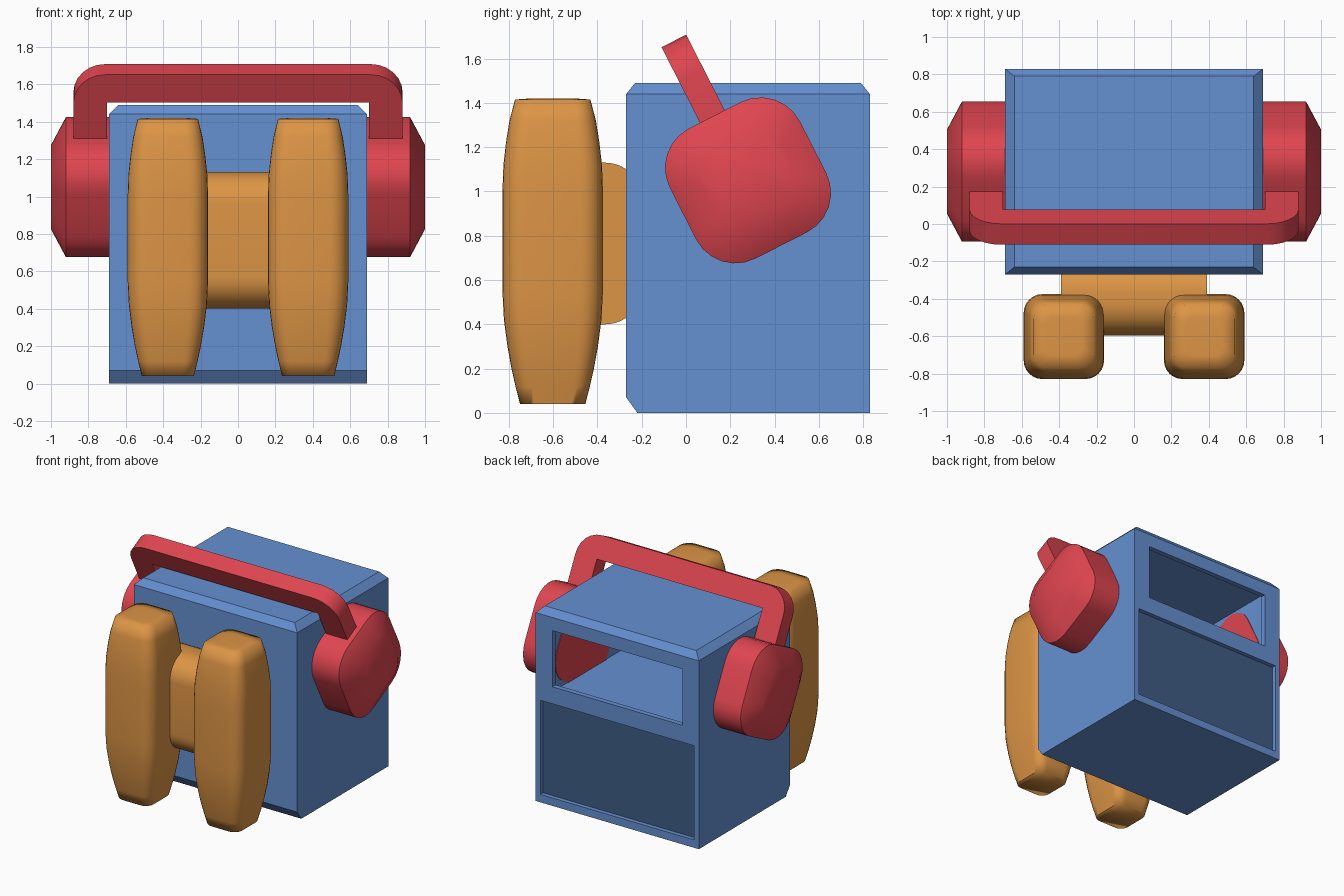
import bpy, bmesh, math
from mathutils import Matrix, Vector

old = bpy.data.objects.get("Cube")
if old:
    bpy.data.objects.remove(old, do_unlink=True)


def material(name, rgb):
    m = bpy.data.materials.new(name)
    m.use_nodes = True
    m.diffuse_color = (*rgb, 1)
    m.node_tree.nodes["Principled BSDF"].inputs["Base Color"].default_value = (*rgb, 1)
    return m


BLUE = material("blue", (0.13, 0.28, 0.64))
NAVY = material("dark blue", (0.05, 0.107, 0.24))
RED = material("red", (0.74, 0.06, 0.08))
ORANGE = material("orange", (0.72, 0.30, 0.06))


def loft(name, rings, mat, smooth=None, matrix=None):
    """Skin a stack of equal-length rings, cap both ends."""
    bm = bmesh.new()
    loops = [[bm.verts.new(p) for p in ring] for ring in rings]
    n = len(loops[0])
    for a, b in zip(loops, loops[1:]):
        for i in range(n):
            j = (i + 1) % n
            bm.faces.new((a[i], a[j], b[j], b[i]))
    bm.faces.new(loops[0])
    bm.faces.new(loops[-1])
    bmesh.ops.recalc_face_normals(bm, faces=bm.faces)
    mesh = bpy.data.meshes.new(name)
    if matrix:
        bm.transform(matrix)
    bm.to_mesh(mesh)
    bm.free()
    mesh.materials.append(mat)
    ob = bpy.data.objects.new(name, mesh)
    bpy.context.collection.objects.link(ob)
    if smooth:
        bpy.ops.object.select_all(action='DESELECT')
        ob.select_set(True)
        bpy.context.view_layer.objects.active = ob
        bpy.ops.object.shade_smooth_by_angle(angle=math.radians(smooth))
    return ob


def rounded_rect(hw, hh, r, steps=6):
    pts = []
    for k, (sx, sy) in enumerate([(1, 1), (-1, 1), (-1, -1), (1, -1)]):
        for i in range(steps + 1):
            t = math.pi / 2 * (k + i / steps)
            pts.append((sx * (hw - r) + r * math.cos(t), sy * (hh - r) + r * math.sin(t)))
    return pts


def rect(x, y0, y1, z):
    return [(-x, y0, z), (x, y0, z), (x, y1, z), (-x, y1, z)]


def box(name, x, y0, y1, z0, z1, mat):
    return loft(name, [rect(x, y0, y1, z0), rect(x, y0, y1, z1)], mat)


# Body: chamfered case with a rear window, hollow upper bay and panel recess
body = loft("body", [rect(0.69, -0.22, 0.83, 0), rect(0.69, -0.27, 0.83, 0.07),
                     rect(0.69, -0.27, 0.83, 1.44), rect(0.64, -0.23, 0.79, 1.49)], BLUE)
cutters = [box("window_cutter", 0.55, 0.5, 1, 0.91, 1.34, BLUE),
           box("bay_cutter", 0.65, -0.23, 0.79, 0.79, 1.44, BLUE),
           box("recess_cutter", 0.65, 0.79, 1, 0.06, 0.78, BLUE)]
bpy.context.view_layer.objects.active = body
for cutter in cutters:
    cutter.hide_render = True
    mod = body.modifiers.new("cut", 'BOOLEAN')
    mod.operation, mod.solver, mod.object = 'DIFFERENCE', 'EXACT', cutter
    bpy.ops.object.modifier_apply(modifier=mod.name)
for cutter in cutters:
    bpy.data.objects.remove(cutter, do_unlink=True)

# Rear panel plate
box("rear_panel", 0.65, 0.789, 0.797, 0.06, 0.78, NAVY)

# Tilted group: side knobs and carrying handle
tilt = Matrix.Translation((0, 0.28, 1.05)) @ Matrix.Rotation(math.radians(27), 4, 'X')
knob = rounded_rect(0.33, 0.33, 0.2)
for side, s in (("left", 1), ("right", -1)):
    stations = [(0.645, 1), (0.92, 1), (1.0, 0.6)]
    loft(side + "_knob", [[(s * x, k * y, k * z) for y, z in knob] for x, k in stations],
         RED, 35, tilt)

# Handle outline: half of the bridge, mirrored
half = [(0.70, 0.545), (0.70, 0.32), (0.88, 0.32)]
for i in range(7):
    t = math.pi / 2 * i / 6
    half.append((0.71 + 0.17 * math.cos(t), 0.543 + 0.17 * math.sin(t)))
outline = half + [(-x, z) for x, z in reversed(half)]
loft("handle", [[(x, y, z) for x, z in outline] for y in (-0.075, 0.05)], RED, 30, tilt)

# Axle block behind the two rollers
axle = rounded_rect(0.2, 0.365, 0.17, 8)
loft("axle", [[(x, y - 0.395, z + 0.765) for y, z in axle] for x in (-0.39, 0.39)], ORANGE, 40)

# Upright rounded pads, tapering at both ends: (height, width factor)
stations = [(0.04, 0.65), (0.12, 0.74), (0.2, 0.82), (0.3, 0.90), (0.42, 0.97), (0.55, 1),
            (1.0, 1), (1.12, 0.98), (1.22, 0.93), (1.32, 0.86), (1.415, 0.75), (1.42, 0.45)]
section = rounded_rect(0.215, 0.227, 0.1)
for side, s in (("left", 1), ("right", -1)):
    loft(side + "_pad", [[(s * 0.375 + k * x, -0.602 + k * y, z) for x, y in section]
                         for z, k in stations], ORANGE, 75)
